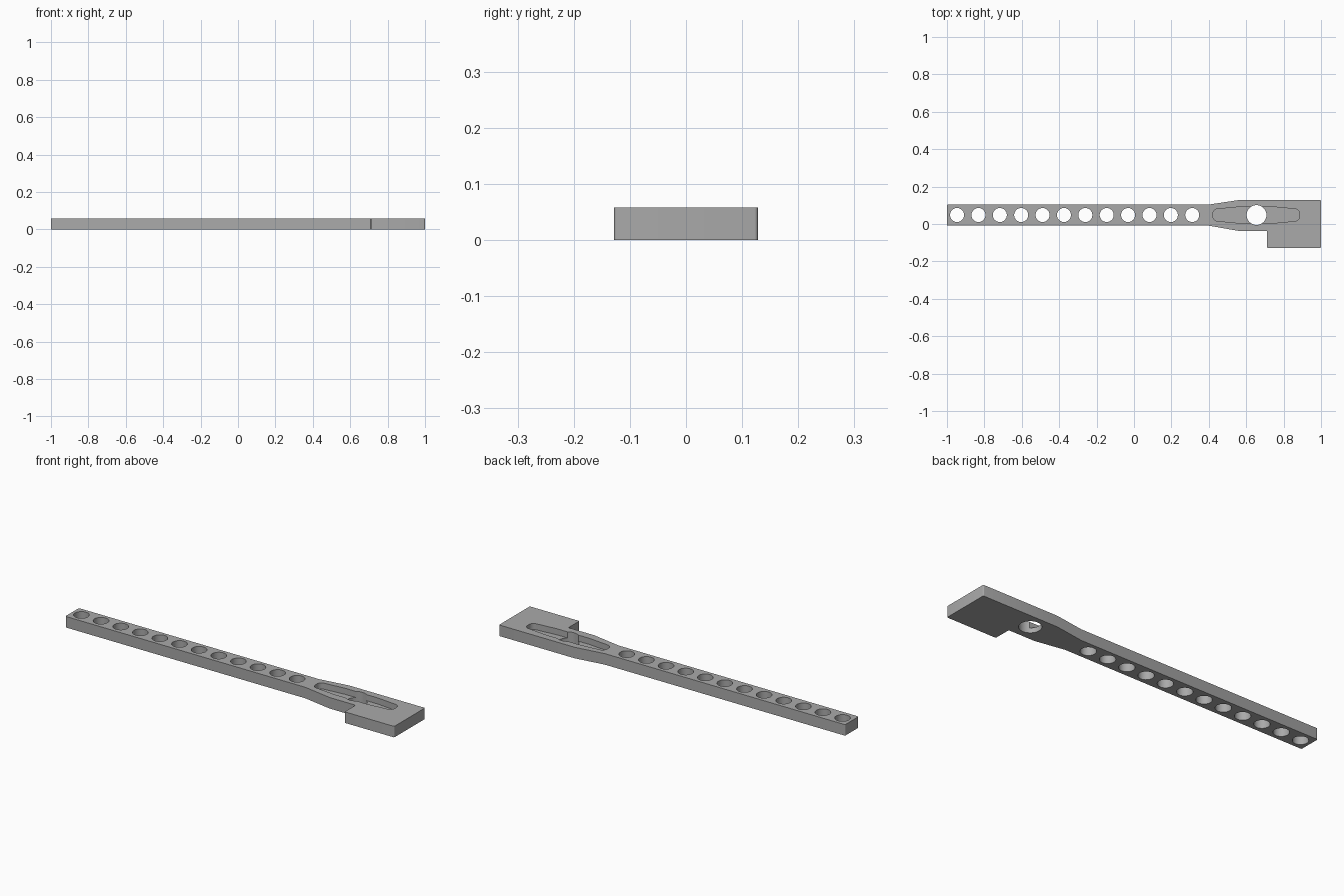
import bpy, bmesh, math
from mathutils import Vector

if "Cube" in bpy.data.objects:
    bpy.data.objects.remove(bpy.data.objects["Cube"])

H = 0.058        # plate thickness
AXIS = 0.048     # y of the row of holes


def rounded(points, radii, n=5):
    """Round the corners of a closed 2D outline (radius 0 keeps it sharp)."""
    out = []
    for i, (p, r) in enumerate(zip(points, radii)):
        p = Vector(p)
        if r == 0:
            out.append(p)
            continue
        a = (Vector(points[i - 1]) - p).normalized()
        b = (Vector(points[(i + 1) % len(points)]) - p).normalized()
        half = a.angle(b) / 2
        centre = p + (a + b).normalized() * (r / math.sin(half))
        t = r / math.tan(half)
        u, v = p + a * t - centre, p + b * t - centre
        ang = u.angle(v)
        for k in range(n + 1):
            f = k / n
            out.append(centre + (u * math.sin((1 - f) * ang) + v * math.sin(f * ang)) / math.sin(ang))
    return out


def prism(name, outline, z0, z1):
    bm = bmesh.new()
    face = bm.faces.new([bm.verts.new((p[0], p[1], z0)) for p in outline])
    ext = bmesh.ops.extrude_face_region(bm, geom=[face])
    bmesh.ops.translate(bm, vec=(0, 0, z1 - z0),
                        verts=[g for g in ext["geom"] if isinstance(g, bmesh.types.BMVert)])
    bmesh.ops.recalc_face_normals(bm, faces=bm.faces)
    mesh = bpy.data.meshes.new(name)
    bm.to_mesh(mesh)
    bm.free()
    ob = bpy.data.objects.new(name, mesh)
    bpy.context.collection.objects.link(ob)
    return ob


def circle(x, r, n=48):
    return [(x + r * math.cos(2 * math.pi * k / n), AXIS + r * math.sin(2 * math.pi * k / n))
            for k in range(n)]


def cut(target, cutter):
    cutter.hide_render = True
    mod = target.modifiers.new("cut", "BOOLEAN")
    mod.operation = "DIFFERENCE"
    mod.solver = "EXACT"
    mod.object = cutter
    bpy.context.view_layer.objects.active = target
    bpy.ops.object.modifier_apply(modifier=mod.name)
    bpy.data.objects.remove(cutter)


# Flat arm: narrow bar, flared neck and offset head
outline = [(-1, -0.009), (0.40, -0.009), (0.56, -0.037), (0.711, -0.037), (0.711, -0.128),
           (1, -0.128), (1, 0.128), (0.56, 0.128), (0.40, 0.104), (-1, 0.104)]
radii = [0.006, 0, 0, 0.004, 0.006, 0.006, 0.006, 0, 0, 0.006]
arm = prism("perforated_arm", rounded(outline, radii), 0, H)

# Row of twelve through holes
for i in range(12):
    cut(arm, prism("hole_cutter", circle(-0.946 + i * 0.1143, 0.0375), -0.1, 0.2))

# Shallow recess with rounded ends, wider in the middle
half = [(0.422, -0.030), (0.56, -0.043), (0.75, -0.043), (0.885, -0.030)]
slot = [(x, AXIS + y) for x, y in half] + [(x, AXIS - y) for x, y in reversed(half)]
slot_radii = [0.026, 0, 0, 0.026, 0.026, 0, 0, 0.026]
cut(arm, prism("recess_cutter", rounded(slot, slot_radii, 8), H - 0.032, 0.2))

# Large pivot hole through the recess
cut(arm, prism("pivot_cutter", circle(0.655, 0.053, 64), -0.1, 0.2))

grey = bpy.data.materials.new("plain grey")
grey.diffuse_color = (0.4, 0.4, 0.4, 1)
grey.use_nodes = True
grey.node_tree.nodes["Principled BSDF"].inputs["Base Color"].default_value = grey.diffuse_color
arm.data.materials.clear()
arm.data.materials.append(grey)
for p in arm.data.polygons:
    p.material_index = 0

# Smooth hole walls, sharp rims
bpy.ops.object.select_all(action="DESELECT")
arm.select_set(True)
bpy.context.view_layer.objects.active = arm
bpy.ops.object.shade_smooth_by_angle(angle=math.radians(30))
